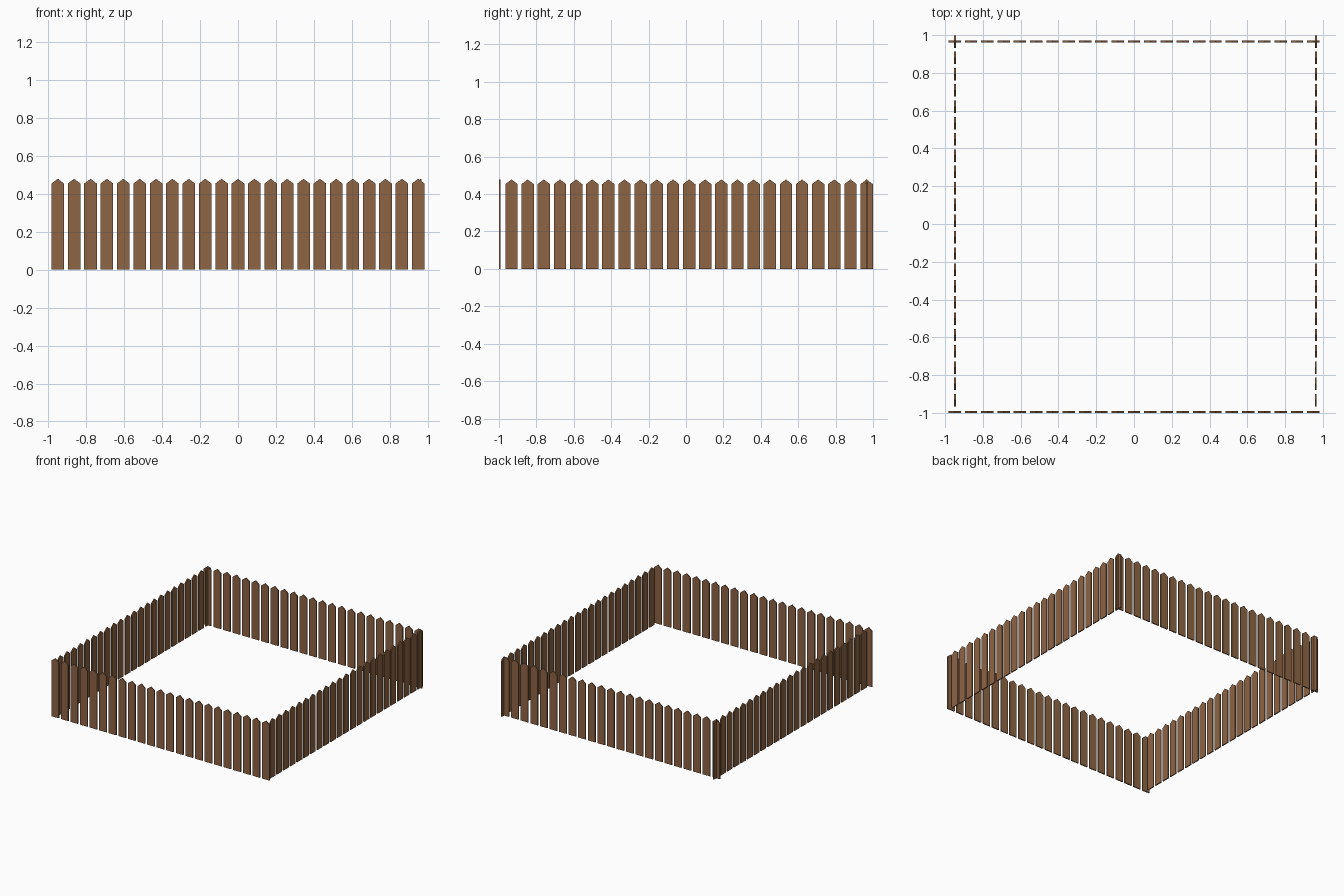
import bpy
import math
from mathutils import Matrix

if "Cube" in bpy.data.objects:
    bpy.data.objects.remove(bpy.data.objects["Cube"])

COUNT, PITCH = 23, 0.0863        # pickets per side and their spacing
WIDTH, THICK = 0.066, 0.009      # picket cross-section
SHOULDER, TIP = 0.453, 0.478     # start and end of the pointed top

wood = bpy.data.materials.new("brown_wood")
wood.diffuse_color = (0.27, 0.13, 0.06, 1)
wood.use_nodes = True
wood.node_tree.nodes["Principled BSDF"].inputs["Base Color"].default_value = wood.diffuse_color


def fence_side(name, location, angle):
    """A row of pointed boards along local x, turned about z."""
    verts, faces = [], []
    h = WIDTH / 2
    profile = [(-h, 0), (h, 0), (h, SHOULDER), (0, TIP), (-h, SHOULDER)]
    n = len(profile)
    for i in range(COUNT):
        cx = (i - (COUNT - 1) / 2) * PITCH
        b = len(verts)
        for y in (-THICK / 2, THICK / 2):
            verts += [(cx + x, y, z) for x, z in profile]
        faces.append([b + k for k in range(n)])
        faces.append([b + n + k for k in reversed(range(n))])
        for k in range(n):
            j = (k + 1) % n
            faces.append([b + k, b + n + k, b + n + j, b + j])
    mesh = bpy.data.meshes.new(name)
    mesh.from_pydata(verts, [], faces)
    mesh.transform(Matrix.Translation(location) @ Matrix.Rotation(angle, 4, 'Z'))
    mesh.materials.append(wood)
    obj = bpy.data.objects.new(name, mesh)
    bpy.context.collection.objects.link(obj)


# Four sides of the enclosure, slightly staggered at the corners
fence_side("front_fence", (0, -0.9955, 0), 0)
fence_side("back_fence", (0, 0.966, 0), 0)
fence_side("left_fence", (-0.948, 0.0165, 0), math.pi / 2)
fence_side("right_fence", (0.963, 0.0165, 0), math.pi / 2)
